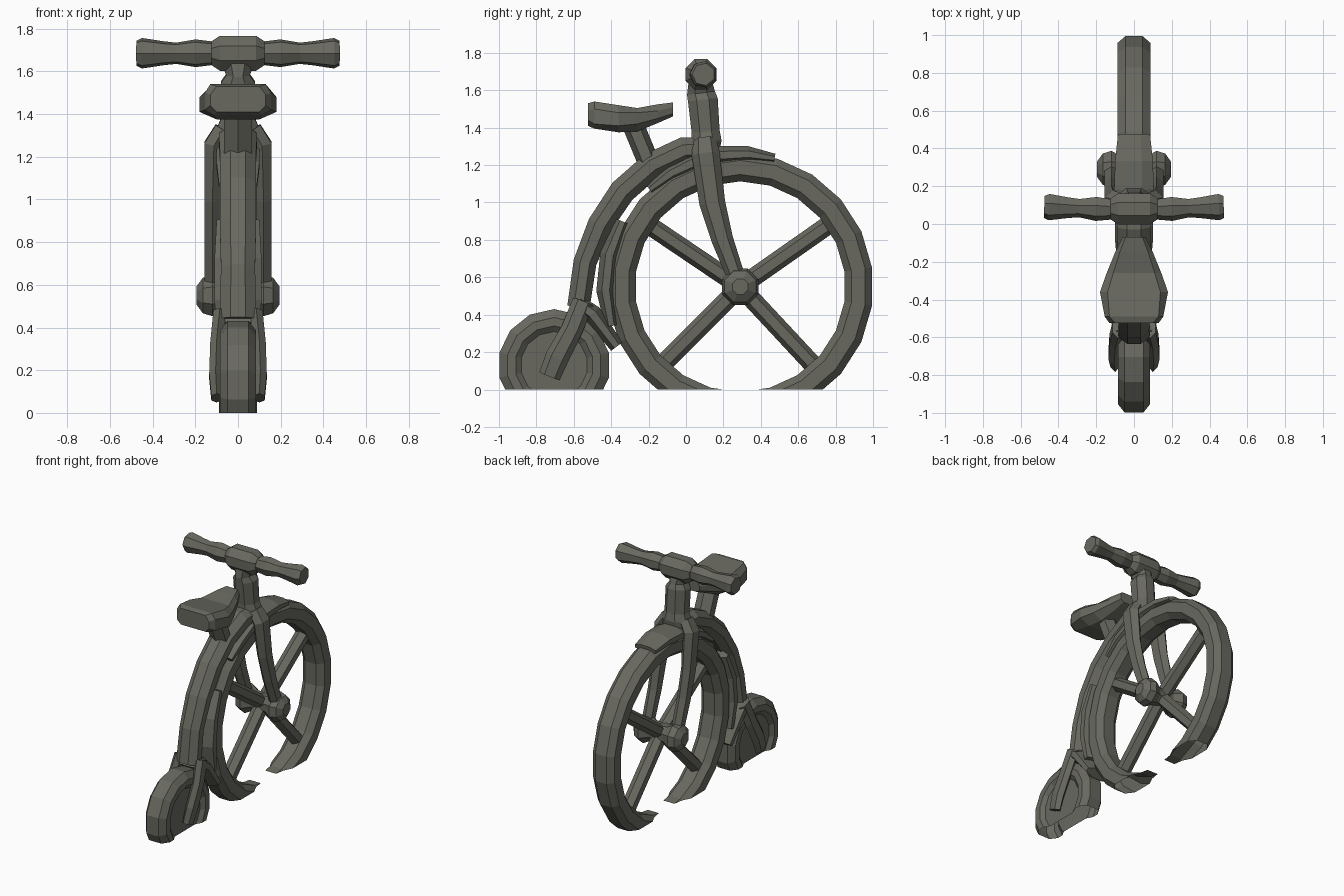
import bpy, bmesh, math
from mathutils import Vector

if "Cube" in bpy.data.objects:
    bpy.data.objects.remove(bpy.data.objects["Cube"])

WHEEL = (0.29, 0.55)   # big wheel centre (y, z)
SMALL = (-0.705, 0.13)  # small wheel centre (y, z)

# Dark olive-grey metal for every part
metal = bpy.data.materials.new("dark_metal")
metal.diffuse_color = (0.14, 0.14, 0.118, 1)
metal.use_nodes = True
metal.node_tree.nodes["Principled BSDF"].inputs["Base Color"].default_value = metal.diffuse_color


def finish(name, bm, clip=False):
    bmesh.ops.recalc_face_normals(bm, faces=bm.faces)
    if clip:  # wheels are cut off open at the ground
        bmesh.ops.bisect_plane(bm, geom=bm.verts[:] + bm.edges[:] + bm.faces[:],
                               plane_co=(0, 0, 0), plane_no=(0, 0, 1), clear_inner=True)
    me = bpy.data.meshes.new(name)
    bm.to_mesh(me)
    bm.free()
    me.materials.append(metal)
    ob = bpy.data.objects.new(name, me)
    bpy.context.collection.objects.link(ob)
    return ob


def loft(name, rings_co):
    """Skin a list of rings of points and cap both ends."""
    bm = bmesh.new()
    rings = [[bm.verts.new(c) for c in ring] for ring in rings_co]
    n = len(rings[0])
    for r0, r1 in zip(rings, rings[1:]):
        for j in range(n):
            bm.faces.new((r0[j], r0[(j + 1) % n], r1[(j + 1) % n], r1[j]))
    bm.faces.new(rings[0])
    bm.faces.new(rings[-1])
    return finish(name, bm)


def sweep(name, path, sides=8):
    """Loft through points (x, y, z, half width, half thickness)."""
    pts = [Vector(p[:3]) for p in path]
    k = 1 / math.cos(math.pi / sides)
    rings = []
    for i, p in enumerate(path):
        t = (pts[min(i + 1, len(pts) - 1)] - pts[max(i - 1, 0)]).normalized()
        ref = Vector((0, 1, 0)) if abs(t.x) > 0.8 else Vector((1, 0, 0))
        u = (ref - t * ref.dot(t)).normalized()
        v = t.cross(u)
        angles = [2 * math.pi * (j + 0.5) / sides for j in range(sides)]
        rings.append([pts[i] + u * (p[3] * k * math.cos(a)) + v * (p[4] * k * math.sin(a)) for a in angles])
    return loft(name, rings)


def lathe(name, profile, centre, segs, closed=False, clip=False):
    """Spin a profile of (x, radius) around the x axis."""
    bm = bmesh.new()
    rings = []
    for s in range(segs):
        a = 2 * math.pi * (s + 0.5) / segs
        rings.append([bm.verts.new((x, centre[0] + r * math.cos(a), centre[1] + r * math.sin(a)))
                      for x, r in profile])
    n = len(profile)
    for s in range(segs):
        r0, r1 = rings[s], rings[(s + 1) % segs]
        for j in range(n if closed else n - 1):
            bm.faces.new((r0[j], r0[(j + 1) % n], r1[(j + 1) % n], r1[j]))
    if not closed:
        bm.faces.new([r[0] for r in rings])
        bm.faces.new([r[-1] for r in rings])
    return finish(name, bm, clip)


def arc(name, centre, r, a0, a1, sizes):
    """Mudguard strip following a wheel."""
    n = len(sizes) - 1
    path = []
    for i, (w, h) in enumerate(sizes):
        a = math.radians(a0 + (a1 - a0) * i / n)
        path.append((0, centre[0] + r * math.cos(a), centre[1] + r * math.sin(a), w, h))
    return sweep(name, path)


# Big wheel: tyre, hub and four spokes
tyre = [(0.045, 0.712), (0.088, 0.675), (0.088, 0.6), (0.045, 0.563)]
tyre += [(-x, r) for x, r in reversed(tyre)]
lathe("big_tyre", tyre, WHEEL, 22, closed=True, clip=True)
lathe("hub", [(-0.195, 0.045), (-0.165, 0.09), (-0.12, 0.105), (-0.06, 0.07),
              (0.06, 0.07), (0.12, 0.105), (0.165, 0.09), (0.195, 0.045)], WHEEL, 8)
for i, deg in enumerate((35, 146, 225, -47)):
    c, s = math.cos(math.radians(deg)), math.sin(math.radians(deg))
    sweep(f"spoke_{i + 1}", [(0, WHEEL[0] + r * c, WHEEL[1] + r * s, 0.045, 0.043)
                             for r in (0.03, 0.6)], 6)

# Small wheel with recessed sides
side = [(0.06, 0.05), (0.06, 0.18), (0.085, 0.21), (0.085, 0.255), (0.05, 0.3)]
lathe("small_wheel", side + [(-x, r) for x, r in reversed(side)], SMALL, 14, clip=True)

# Curved backbone from the head down to the small wheel
sweep("backbone", [(0, 0.14, 1.29, 0.09, 0.06), (0, -0.01, 1.28, 0.09, 0.07),
                   (0, -0.18, 1.20, 0.085, 0.07), (0, -0.34, 1.06, 0.085, 0.07),
                   (0, -0.46, 0.88, 0.085, 0.067), (0, -0.54, 0.68, 0.08, 0.062),
                   (0, -0.575, 0.44, 0.085, 0.06)])

# Mudguards
arc("top_mudguard", WHEEL, 0.71, 75, 133,
    [(0.085, 0.025), (0.1, 0.042), (0.105, 0.05), (0.1, 0.05), (0.1, 0.042), (0.09, 0.025)])
arc("rear_mudguard", WHEEL, 0.72, 151, 197,
    [(0.1, 0.035), (0.11, 0.05), (0.11, 0.05), (0.1, 0.035)])
sweep("small_mudguard", [(0, -0.58, 0.46, 0.11, 0.045), (0, -0.5, 0.405, 0.12, 0.05),
                         (0, -0.37, 0.23, 0.11, 0.038)])

# Mirrored fork legs
for sx, tag in ((1, "right"), (-1, "left")):
    sweep(f"front_fork_{tag}", [(sx * 0.07, 0.1, 1.33, 0.04, 0.055), (sx * 0.113, 0.105, 1.26, 0.045, 0.065),
                                (sx * 0.12, 0.14, 1.0, 0.037, 0.06), (sx * 0.12, 0.195, 0.8, 0.037, 0.05),
                                (sx * 0.12, 0.28, 0.57, 0.037, 0.04)], 6)
    sweep(f"rear_fork_{tag}", [(sx * 0.085, -0.55, 0.47, 0.03, 0.05), (sx * 0.1, -0.61, 0.32, 0.03, 0.05),
                               (sx * 0.105, -0.69, 0.17, 0.03, 0.055), (sx * 0.1, -0.73, 0.07, 0.025, 0.05)], 6)

# Steering head and stem
sweep("head", [(0, 0.11, 1.22, 0.1, 0.06), (0, 0.11, 1.33, 0.1, 0.08), (0, 0.105, 1.38, 0.08, 0.075),
               (0, 0.09, 1.55, 0.08, 0.08), (0, 0.08, 1.585, 0.055, 0.075), (0, 0.075, 1.66, 0.085, 0.06)])

# Handlebar: chunky middle block and two waisted grips
sweep("bar_clamp", [(x, 0.08, 1.685, r, r) for x, r in ((-0.125, 0.055), (-0.085, 0.082), (0.085, 0.082), (0.125, 0.055))])
for sx, tag in ((1, "right"), (-1, "left")):
    sweep(f"grip_{tag}", [(sx * x, 0.075 + 0.04 * x, 1.685, r, r) for x, r in
                          ((0.08, 0.05), (0.13, 0.052), (0.2, 0.06), (0.29, 0.046),
                           (0.35, 0.052), (0.45, 0.066), (0.475, 0.055))], 7)

# Seat: stations of y, top, side and bottom half widths, then four heights from the top down
stations = [(-0.525, 0.1, 0.13, 0.1, 1.53, 1.49, 1.44, 1.41),
            (-0.49, 0.13, 0.155, 0.11, 1.54, 1.50, 1.42, 1.395),
            (-0.36, 0.14, 0.18, 0.1, 1.52, 1.48, 1.41, 1.375),
            (-0.26, 0.11, 0.145, 0.08, 1.505, 1.48, 1.42, 1.38),
            (-0.15, 0.075, 0.1, 0.05, 1.525, 1.49, 1.45, 1.425),
            (-0.07, 0.045, 0.06, 0.035, 1.535, 1.51, 1.475, 1.46)]
rings = []
for y, wt, ws, wb, z3, z2, z1, z0 in stations:
    half = [(wt, z3), (ws, z2), (ws, z1), (wb, z0)]
    rings.append([(x, y, z) for x, z in half + [(-x, z) for x, z in reversed(half)]])
loft("seat", rings)
sweep("seat_post", [(0, -0.285, 1.42, 0.065, 0.05), (0, -0.19, 1.19, 0.065, 0.05)], 6)
